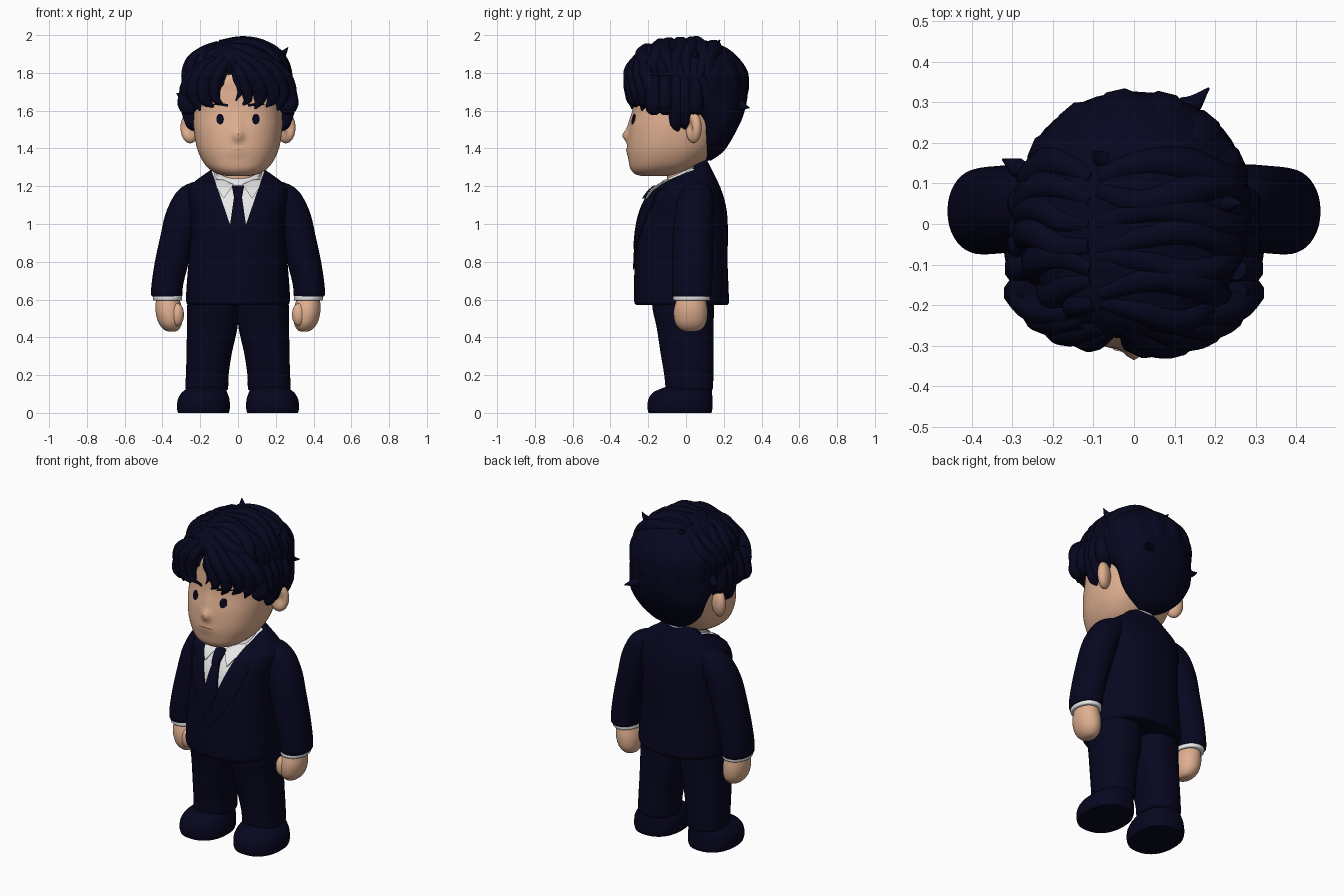
import bpy, bmesh, math, random
from mathutils import Vector
from mathutils.bvhtree import BVHTree

random.seed(4)
if "Cube" in bpy.data.objects:
    bpy.data.objects.remove(bpy.data.objects["Cube"])


def material(name, rgb):
    m = bpy.data.materials.new(name)
    m.use_nodes = True
    m.diffuse_color = (*rgb, 1)
    m.node_tree.nodes["Principled BSDF"].inputs["Base Color"].default_value = (*rgb, 1)
    return m


NAVY = material("dark navy", (0.002, 0.002, 0.014))
SKIN = material("skin", (0.74, 0.43, 0.28))
WHITE = material("shirt white", (0.82, 0.82, 0.82))
LIP = material("lip brown", (0.42, 0.2, 0.14))
parts, surface = [], {}


def finish(name, bm, *mats):
    bmesh.ops.recalc_face_normals(bm, faces=bm.faces)
    surface[name] = BVHTree.FromBMesh(bm)
    me = bpy.data.meshes.new(name)
    bm.to_mesh(me)
    bm.free()
    ob = bpy.data.objects.new(name, me)
    bpy.context.collection.objects.link(ob)
    for m in mats:
        me.materials.append(m)
    parts.append(ob)
    return ob


def smooth_rings(rings, steps):
    """Catmull-Rom interpolation between cross-sections."""
    out = []
    for i in range(len(rings) - 1):
        p = [rings[min(max(i + k, 0), len(rings) - 1)] for k in (-1, 0, 1, 2)]
        for s in range(steps):
            t = s / steps
            out.append([b + t * (c - a) / 2 + t * t * (a - 2.5 * b + 2 * c - d / 2)
                        + t ** 3 * (1.5 * (b - c) + (d - a) / 2) for a, b, c, d in zip(*p)])
    return out + [rings[-1]]


def loft_mesh(rings, side=1, power=2.3, shear=0, n=40, steps=3):
    """Rings are (z, centre x, half width, front y, back y)."""
    bm = bmesh.new()
    loops = []
    for z, cx, rx, y0, y1 in smooth_rings(rings, steps):
        loop = []
        for i in range(n):
            c, s = math.cos(math.tau * i / n), math.sin(math.tau * i / n)
            x = cx + rx * math.copysign(abs(c) ** (2 / power), c)
            y = (y0 + y1) / 2 + (y1 - y0) / 2 * math.copysign(abs(s) ** (2 / power), s)
            loop.append(bm.verts.new((side * x, y, z + shear * y)))
        loops.append(loop)
    for a, b in zip(loops, loops[1:]):
        for i in range(n):
            bm.faces.new((a[i], a[(i + 1) % n], b[(i + 1) % n], b[i]))
    bm.faces.new(loops[0])
    bm.faces.new(loops[-1])
    return bm


def loft(name, rings, mat, **kw):
    return finish(name, loft_mesh(rings, **kw), mat)


def ball(name, pos, radii, mat, rot=0, dent=0):
    bm = bmesh.new()
    bmesh.ops.create_uvsphere(bm, u_segments=32, v_segments=20, radius=1)
    for v in bm.verts:
        if v.co.y < 0:
            v.co.y += dent * math.exp(-4 * (v.co.x ** 2 + v.co.z ** 2))
        v.co = Vector(a * b for a, b in zip(v.co, radii))
    ob = finish(name, bm, mat)
    ob.location, ob.rotation_euler.z = pos, rot


def plate(name, outline, mat, target, thick, side=1):
    """Thin panel wrapped on the front of a target, outlined in x and z."""
    bm = bmesh.new()
    bm.faces.new([bm.verts.new((side * x, 0, z)) for x, z in outline])
    for axis, start, step in ((0, -0.3, .02), (2, 0.7, .025)):
        for i in range(40):
            co, no = Vector(), Vector()
            co[axis], no[axis] = start + i * step, 1
            bmesh.ops.bisect_plane(bm, geom=bm.verts[:] + bm.edges[:] + bm.faces[:],
                                   plane_co=co, plane_no=no)
    bmesh.ops.triangulate(bm, faces=bm.faces)
    tree = surface[target]
    for v in bm.verts:
        hit = tree.ray_cast(Vector((v.co.x, -2, v.co.z)), Vector((0, 1, 0)))[0]
        v.co.y = (hit or tree.find_nearest(v.co)[0]).y - 0.001
    new = bmesh.ops.extrude_face_region(bm, geom=bm.faces[:])["geom"]
    for v in new:
        if isinstance(v, bmesh.types.BMVert):
            v.co.y -= thick
    finish(name, bm, mat)


def oval(cx, cz, rx, rz, n=16):
    return [(cx + rx * math.cos(math.tau * i / n), cz + rz * math.sin(math.tau * i / n))
            for i in range(n)]


# Jacket body, with the shirt opening cut as a V
bm = loft_mesh([(.57, 0, .25, -.25, .21), (.58, 0, .272, -.272, .226), (.64, 0, .274, -.275, .226),
                (.8, 0, .262, -.272, .22), (.95, 0, .25, -.262, .222), (1.05, 0, .252, -.243, .218),
                (1.12, 0, .262, -.215, .206), (1.18, 0, .262, -.175, .187), (1.22, 0, .235, -.12, .17),
                (1.26, 0, .182, -.05, .15), (1.29, 0, .14, 0, .135), (1.32, 0, .105, .03, .12),
                (1.335, 0, .07, .06, .11)])
for s in (1, -1):
    bmesh.ops.bisect_plane(bm, geom=bm.verts[:] + bm.edges[:] + bm.faces[:],
                           plane_co=(0, 0, .87), plane_no=(s, 0, -.34))
for f in bm.faces:
    c = f.calc_center_median()
    f.material_index = int(c.y < .04 and abs(c.x) < .34 * (c.z - .87))
finish("jacket", bm, NAVY, WHITE)

# Neck, shirt collar band and tie
loft("neck", [(1.15, 0, .1, -.1, .11), (1.25, 0, .1, -.1, .11), (1.36, 0, .1, -.1, .11)], SKIN)
loft("collar_band", [(1.23, 0, .135, -.15, .12), (1.26, 0, .13, -.14, .12), (1.285, 0, .12, -.125, .115)],
     WHITE, shear=.45)
plate("tie_blade", [(-.02, 1.15), (.02, 1.15), (.043, .99), (0, .87), (-.043, .99)], NAVY, "jacket", .01)
plate("tie_knot", [(-.033, 1.205), (.033, 1.205), (.02, 1.135), (-.02, 1.135)], NAVY, "jacket", .025)

# Head, with the nose and lips swelling out of the face
bm = loft_mesh([(1.255, 0, .06, -.24, -.08), (1.265, 0, .108, -.27, -.02), (1.29, 0, .15, -.293, .04),
                (1.33, 0, .185, -.303, .1), (1.4, 0, .217, -.31, .16), (1.5, 0, .234, -.302, .2),
                (1.6, 0, .236, -.282, .22), (1.7, 0, .236, -.274, .22), (1.78, 0, .22, -.262, .2),
                (1.86, 0, .15, -.18, .15), (1.9, 0, .06, -.08, .08)], n=128, steps=8)
for v in bm.verts:
    if v.co.y < -.2:
        for height, z, w, h in ((.028, 1.468, .028, .03), (.01, 1.53, .022, .06), (.005, 1.385, .05, .025)):
            v.co.y -= height * math.exp(-(v.co.x / w) ** 2 - ((v.co.z - z) / h) ** 2)
finish("head", bm, SKIN)
plate("mouth", [(-.05, 1.391), (0, 1.394), (.05, 1.391), (0, 1.388)], LIP, "head", .002)

# Paired parts
for side, tag in ((1, "left"), (-1, "right")):
    loft(tag + "_sleeve", [(.615, .377, .07, -.06, .12), (.622, .377, .082, -.072, .135),
                           (.68, .374, .084, -.075, .138), (.8, .35, .09, -.074, .142),
                           (.95, .313, .095, -.07, .145), (1.05, .285, .1, -.06, .147),
                           (1.13, .25, .1, -.045, .145), (1.18, .22, .095, -.025, .135),
                           (1.21, .195, .075, -.005, .12), (1.23, .17, .04, .03, .09)],
         NAVY, side=side, power=2.1)
    loft(tag + "_cuff", [(.594, .372, .07, -.06, .118), (.6, .373, .077, -.068, .126),
                         (.63, .375, .076, -.067, .125)], WHITE, side=side, power=2.1)
    loft(tag + "_hand", [(.43, .35, .012, .01, .04), (.438, .352, .036, -.025, .075),
                         (.475, .358, .062, -.057, .106), (.54, .365, .072, -.065, .114),
                         (.6, .372, .062, -.05, .105)], SKIN, side=side, power=2.05)
    ball(tag + "_thumb", (side * .322, -.03, .52), (.036, .035, .06), SKIN)
    loft(tag + "_trouser_leg", [(.12, .165, .105, -.1, .135), (.13, .165, .113, -.108, .142),
                                (.2, .163, .113, -.115, .145), (.32, .152, .12, -.135, .145),
                                (.45, .137, .134, -.155, .146), (.55, .134, .136, -.177, .148),
                                (.62, .134, .13, -.18, .15)], NAVY, side=side)
    loft(tag + "_shoe", [(0, .183, .134, -.198, .135), (.025, .183, .14, -.204, .14),
                         (.07, .182, .137, -.2, .14), (.105, .178, .122, -.178, .138),
                         (.125, .17, .105, -.14, .135), (.14, .168, .09, -.1, .125)], NAVY, side=side)
    ball(tag + "_ear", (side * .254, .04, 1.51), (.055, .038, .083), SKIN, side * .55, .7)
    plate(tag + "_eye", oval(.095, 1.555, .02, .028), NAVY, "head", .003, side)
    plate(tag + "_eyebrow", [(.052, 1.62), (.054, 1.634), (.1, 1.643), (.148, 1.632), (.1, 1.628)],
          NAVY, "head", .006, side)
    plate(tag + "_collar_flap", [(.022, 1.21), (.075, 1.135), (.112, 1.19), (.125, 1.235), (.08, 1.235)],
          WHITE, "jacket", .015, side)
    plate(tag + "_lapel", [(.112, 1.2), (.135, 1.255), (.19, 1.2), (.165, 1.15), (.19, 1.125),
                           (.13, .95), (0, .76), (0, .875)], NAVY, "jacket", .006, side)

# Hair cap
loft("hair_cap", [(1.335, 0, .05, .09, .13), (1.38, 0, .13, .06, .195), (1.45, 0, .2, .06, .243),
                  (1.53, 0, .238, .05, .285), (1.58, 0, .252, 0, .305), (1.64, 0, .272, -.13, .32),
                  (1.7, 0, .283, -.235, .327), (1.78, 0, .286, -.25, .32), (1.83, 0, .272, -.28, .305),
                  (1.88, 0, .243, -.28, .277), (1.93, 0, .185, -.235, .22), (1.965, 0, .11, -.15, .135),
                  (1.98, 0, .05, -.07, .05)], NAVY, power=2.12)

# Hair locks: tapered tubes gathered in one curve
curve = bpy.data.curves.new("hair_locks", "CURVE")
curve.dimensions = "3D"
curve.bevel_depth, curve.bevel_resolution, curve.resolution_u = 1, 3, 6
curve.use_fill_caps = True


def lock(points, radius):
    sp = curve.splines.new("BEZIER")
    sp.bezier_points.add(len(points) - 1)
    for i, (bp, co) in enumerate(zip(sp.bezier_points, points)):
        t = i / (len(points) - 1)
        bp.co = co
        bp.handle_left_type = bp.handle_right_type = "AUTO"
        bp.radius = radius * max(.06, (.65 + t) if t < .4 else 1.05 - .95 * ((t - .4) / .6) ** 2)


def over_cap(y, angle, turn=0, sink=.02):
    """Point just under the cap, leaning by angle from straight up, turned about z."""
    lean = math.sin(angle)
    d = Vector((lean * math.cos(turn), lean * math.sin(turn), math.cos(angle)))
    c = Vector((0, y, 1.66))
    hit = surface["hair_cap"].ray_cast(c + d, -d)[0]
    return (hit or c + d * .25) - d * sink


# Wavy rows swept sideways from the parting
for row in range(7):
    y = -.21 + row * .057
    for a0, a1 in ((-.3, 1.6), (-.35, -1.6)):
        wave = random.uniform(0, 6)
        reach = a1 * random.uniform(.9, 1.1)
        pts = [over_cap(y + .022 * math.sin(wave + 1.7 * i), a0 + (reach - a0) * i / 5) for i in range(6)]
        lock(pts, random.uniform(.036, .044))

# Broad, shallow swoops down the back
for turn in (.2, .65, 1.1, 1.57, 2.04, 2.5, 2.95):
    lock([over_cap(.06, .3 + .35 * i, turn + .06 * i, .062) for i in range(6)], .072)


def fringe(path, radius):
    lock([(x, -.297 * math.sqrt(1 - (x / .34) ** 2) + .045 * (i == 0), z)
          for i, (x, z) in enumerate(path)], radius)


# Fringe with a gap over the forehead
for path, r in (([(-.03, 1.87), (.015, 1.79), (.04, 1.72), (.05, 1.66), (.025, 1.63)], .034),
                ([(-.02, 1.88), (.06, 1.8), (.11, 1.72), (.115, 1.66), (.09, 1.61)], .044),
                ([(.04, 1.88), (.13, 1.8), (.18, 1.71), (.18, 1.66), (.15, 1.62)], .045),
                ([(.08, 1.88), (.19, 1.8), (.23, 1.71), (.225, 1.65), (.21, 1.6)], .045),
                ([(.14, 1.87), (.24, 1.79), (.268, 1.71), (.27, 1.66), (.28, 1.62)], .042),
                ([(-.02, 1.86), (-.01, 1.77), (.012, 1.71), (-.012, 1.65)], .02),
                ([(-.05, 1.87), (-.1, 1.8), (-.125, 1.72), (-.115, 1.66), (-.08, 1.635)], .034),
                ([(-.08, 1.88), (-.16, 1.79), (-.18, 1.71), (-.165, 1.65), (-.13, 1.62)], .045),
                ([(-.12, 1.87), (-.21, 1.78), (-.23, 1.7), (-.22, 1.65), (-.2, 1.6)], .046),
                ([(-.15, 1.86), (-.24, 1.78), (-.268, 1.71), (-.27, 1.66), (-.285, 1.62)], .042)):
    fringe(path, r)

# Temples, sideburns and loose flicks
for s in (1, -1):
    for y, low in ((-.17, 1.61), (-.11, 1.59), (-.05, 1.49), (-.01, 1.5), (.05, 1.56)):
        lock([(s * .25, y, 1.78), (s * .272, y, 1.7), (s * .262, y, 1.62),
              (s * .243, y, low + .035), (s * .225, y + .01, low)], .045)
    lock([(s * .27, -.1, 1.72), (s * .295, -.105, 1.66), (s * .315, -.11, 1.64)], .024)
lock([(.19, .04, 1.88), (.235, .05, 1.9), (.265, .05, 1.935)], .02)
lock([(-.03, .15, 1.91), (-.08, .16, 1.94), (-.1, .18, 1.975)], .022)
lock([(.06, .27, 1.66), (.13, .285, 1.63), (.185, .335, 1.615)], .03)
lock([(-.25, .12, 1.72), (-.29, .14, 1.68), (-.325, .16, 1.69)], .024)

locks = bpy.data.objects.new("hair_locks", curve)
bpy.context.collection.objects.link(locks)
curve.materials.append(NAVY)
bpy.ops.object.select_all(action="DESELECT")
locks.select_set(True)
bpy.context.view_layer.objects.active = locks
bpy.ops.object.convert(target="MESH")
parts.append(bpy.context.view_layer.objects.active)

# Smooth shading with sharp hems
for ob in parts:
    ob.select_set(True)
bpy.ops.object.shade_smooth_by_angle(angle=math.radians(50))
